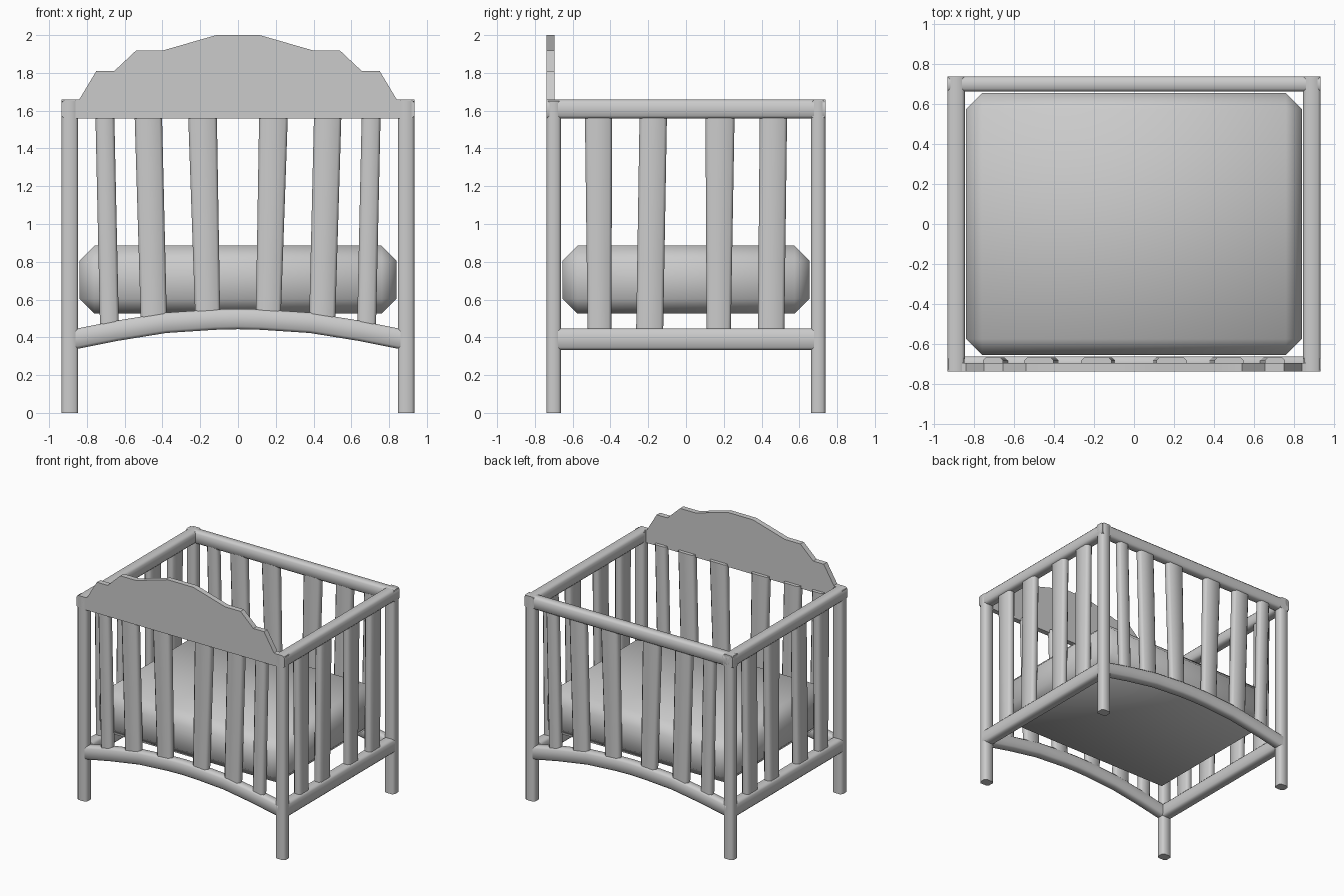
import bpy, bmesh
from mathutils import Vector

if "Cube" in bpy.data.objects:
    bpy.data.objects.remove(bpy.data.objects["Cube"])

X, Y, Z = Vector((1, 0, 0)), Vector((0, 1, 0)), Vector((0, 0, 1))


def finish(name, bm, angle=0.9):
    bmesh.ops.recalc_face_normals(bm, faces=bm.faces)
    me = bpy.data.meshes.new(name)
    bm.to_mesh(me)
    bm.free()
    ob = bpy.data.objects.new(name, me)
    bpy.context.collection.objects.link(ob)
    bpy.ops.object.select_all(action='DESELECT')
    ob.select_set(True)
    bpy.context.view_layer.objects.active = ob
    bpy.ops.object.shade_smooth_by_angle(angle=angle)
    return ob


def bar(name, stations, u, v, c=0.015):
    """Loft a chamfered rectangle; stations are (centre, width along u, depth along v)."""
    bm = bmesh.new()
    rings = []
    for centre, w, d in stations:
        a, b = w / 2, d / 2
        pts = [(a, b - c), (a - c, b), (c - a, b), (-a, b - c),
               (-a, c - b), (c - a, -b), (a - c, -b), (a, c - b)]
        rings.append([bm.verts.new(Vector(centre) + u * p + v * q) for p, q in pts])
    for r, s in zip(rings, rings[1:]):
        for i in range(8):
            j = (i + 1) % 8
            bm.faces.new((r[i], r[j], s[j], s[i]))
    bm.faces.new(rings[0])
    bm.faces.new(rings[-1])
    return finish(name, bm)


PX, PY = 0.89, 0.70        # post centre lines
PW, PD = 0.088, 0.076      # post width and depth

# Corner posts
for sx in (-1, 1):
    for sy in (-1, 1):
        bar("corner_post", [((sx * PX, sy * PY, z), PW, PD) for z in (0, 1.65)], X, Y)

# Top rails: sides and back
for sx in (-1, 1):
    bar("side_top_rail", [((sx * PX, y, 1.608), PW, 0.1) for y in (-0.738, 0.738)], X, Z)
    bar("side_bottom_rail", [((sx * PX, y, 0.39), PW, 0.115) for y in (-0.70, 0.70)], X, Z)
bar("back_top_rail", [((x, PY, 1.608), PD, 0.1) for x in (-0.934, 0.934)], Y, Z)

# Arched bottom rails, front and back
half = [(0.88, 0.387), (0.64, 0.435), (0.38, 0.477), (0.12, 0.494)]
arch = [(-x, z) for x, z in half] + [(0, 0.497)] + half[::-1]
for sy, side in ((-1, "front"), (1, "back")):
    bar(side + "_arched_rail", [((x, sy * PY, z), PD, 0.108) for x, z in arch], Y, Z)

# Front and back slats: top centre, top width, bottom centre, bottom width, bottom height
for sy, side in ((-1, "front"), (1, "back")):
    for sx in (-1, 1):
        for tx, tw, bx, bw, bz in ((0.705, 0.10, 0.68, 0.10, 0.43),
                                   (0.475, 0.145, 0.445, 0.138, 0.465),
                                   (0.188, 0.152, 0.16, 0.132, 0.49)):
            bar(side + "_slat", [((sx * bx, sy * 0.697, bz), bw, 0.06),
                                 ((sx * tx, sy * 0.697, 1.58), tw, 0.06)], X, Y)

# Side slats
for sx in (-1, 1):
    for ty, tw, by, bw in ((-0.463, 0.145, -0.458, 0.125), (-0.173, 0.145, -0.193, 0.143),
                           (0.18, 0.155, 0.173, 0.127), (0.463, 0.145, 0.45, 0.14)):
        bar("side_slat", [((sx * PX, by, 0.40), bw, 0.062),
                          ((sx * PX, ty, 1.60), tw, 0.062)], Y, X)

# Scalloped headboard panel
edge = [(0.88, 1.558), (0.88, 1.655), (0.84, 1.66), (0.75, 1.81), (0.655, 1.81),
        (0.54, 1.918), (0.40, 1.918), (0.115, 2.0)]
outline = edge + [(-x, z) for x, z in reversed(edge)]
bm = bmesh.new()
face = bm.faces.new([bm.verts.new((x, -0.738, z)) for x, z in outline])
ext = bmesh.ops.extrude_face_region(bm, geom=[face])
bmesh.ops.translate(bm, vec=(0, 0.043, 0),
                    verts=[g for g in ext["geom"] if isinstance(g, bmesh.types.BMVert)])
finish("headboard", bm, 0.5)

# Mattress with chamfered edges
bm = bmesh.new()
bmesh.ops.create_cube(bm, size=1)
bmesh.ops.scale(bm, vec=(1.68, 1.31, 0.36), verts=bm.verts)
bmesh.ops.translate(bm, vec=(0, 0, 0.705), verts=bm.verts)
bmesh.ops.bevel(bm, geom=bm.edges[:], offset=0.08, segments=1, profile=0.5, affect='EDGES')
finish("mattress", bm)
